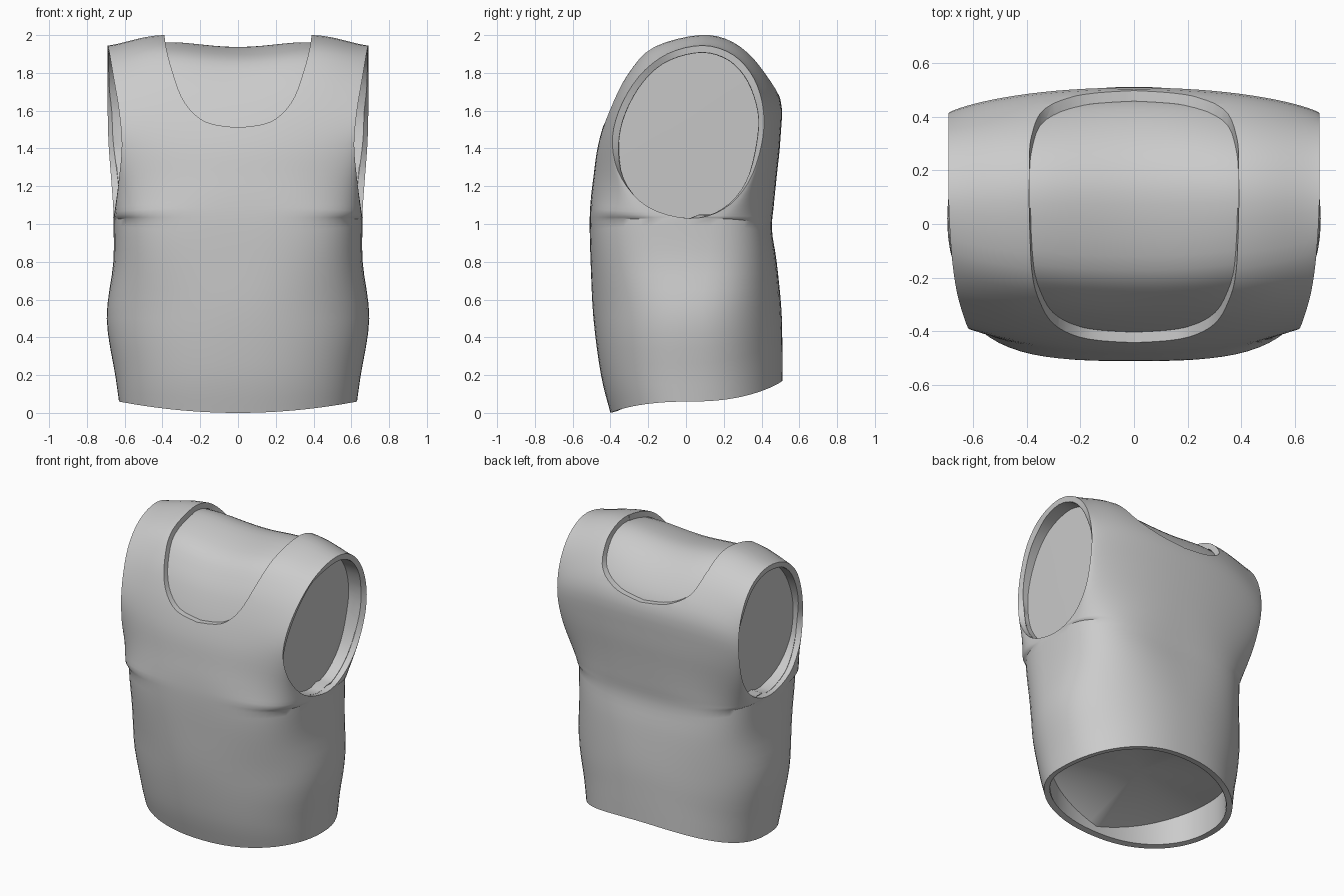
import bpy, bmesh, math
from mathutils import Vector

if "Cube" in bpy.data.objects:
    bpy.data.objects.remove(bpy.data.objects["Cube"])

# Key rows running up the front, over the shoulder and down the back:
# side seam / armhole edge (x, y, z) and centre line (y, z)
SEAM = [(.63, .02, .06), (.65, .02, .2), (.695, .02, .5), (.66, .02, .8), (.66, .02, 1.03)]
RING = [(.65, -.2, 1.09), (.63, -.34, 1.24), (.615, -.39, 1.42), (.63, -.355, 1.6),
        (.66, -.25, 1.78), (.68, -.1, 1.9), (.69, .09, 1.945), (.69, .25, 1.895),
        (.69, .36, 1.77), (.69, .41, 1.6), (.685, .4, 1.42), (.67, .33, 1.22), (.66, .2, 1.08)]
ARMHOLE = [RING[-1], SEAM[-1]] + RING + [SEAM[-1], RING[0]]   # closed loop with overlap
CENTRE = [(-.40, 0), (-.45, .2), (-.49, .5), (-.505, .8), (-.51, 1), (-.505, 1.12), (-.49, 1.25),
          (-.465, 1.42), (-.41, 1.6), (-.325, 1.77), (-.19, 1.91), (.07, 1.975), (.25, 1.945),
          (.40, 1.83), (.5, 1.66), (.5, 1.45), (.48, 1.25), (.465, 1.1), (.455, .97),
          (.48, .8), (.505, .55), (.51, .35), (.51, .17)]
STEPS, COLS, THICK = 4, 36, .037


def spline(keys, t):
    """Smooth curve through keys."""
    hi = len(keys) - 1
    i = min(int(t), hi - 1)
    u = t - i
    p = [Vector(keys[max(0, min(hi, i + k))]) for k in (-1, 0, 1, 2)]
    return .5 * (2 * p[1] + (p[2] - p[0]) * u + (2 * p[0] - 5 * p[1] + 4 * p[2] - p[3]) * u * u
                 + (3 * p[1] - p[0] - 3 * p[2] + p[3]) * u ** 3)


def edge_point(t):
    """Side edge: seam, then armhole, then the same seam back down."""
    last, arm = len(CENTRE) - 1, len(SEAM) - 1
    if arm < t < last - arm:
        return spline(ARMHOLE, t - arm + 1)
    return spline(SEAM, min(t, last - t))


def cloth_sheet():
    """Open sheet: torso tube with armholes and hem, no neck hole."""
    bm = bmesh.new()
    rows = []
    for r in range((len(CENTRE) - 1) * STEPS + 1):
        t = r / STEPS
        cy, cz = spline(CENTRE, t)
        ox, oy, oz = edge_point(t)
        d = max(0, min(1, (abs(cy - oy) - .05) / .35))
        k = max(0, min(1, (cz - .5) / .5))
        full = .3 + .9 * k * k * (3 - 2 * k)      # boxier section at the chest
        p, q = 2 + full * d, 1 + (1 + full) * d
        up = max(0, (cz - 1.5) / .5)
        row = []
        for c in range(COLS + 1):
            f = math.sin((c / COLS - .5) * math.pi)
            g = abs(f)
            w = max(0, 1 - g ** p) ** (1 / q)
            z = oz + (cz - oz) * (1 - g * g) + .25 * up * g * g * (1 - g * g) ** 2
            row.append(bm.verts.new((ox * f, oy + (cy - oy) * w, z)))
        rows.append(row)
    for a, b in zip(rows, rows[1:]):
        for c in range(COLS):
            bm.faces.new((a[c], a[c + 1], b[c + 1], b[c]))
    bmesh.ops.remove_doubles(bm, verts=bm.verts, dist=1e-4)
    bm.normal_update()
    return bm


def finish(bm, name):
    mesh = bpy.data.meshes.new(name)
    bm.to_mesh(mesh)
    bm.free()
    ob = bpy.data.objects.new(name, mesh)
    bpy.context.collection.objects.link(ob)
    return ob


def smooth(ob):
    bpy.ops.object.select_all(action='DESELECT')
    ob.select_set(True)
    bpy.context.view_layer.objects.active = ob
    bpy.ops.object.shade_smooth_by_angle(angle=math.radians(35))


def neck_cutter(name, half, y0, y1):
    """Prism along y with a U-shaped outline."""
    pts = [spline(half, i / 4) for i in range(4 * len(half) - 3)]
    outline = [(p.x, p.y) for p in pts] + [(-p.x, p.y) for p in pts[-2::-1]]
    bm = bmesh.new()
    face = bm.faces.new([bm.verts.new((x, y0, z)) for x, z in outline])
    ext = bmesh.ops.extrude_face_region(bm, geom=[face])['geom']
    bmesh.ops.translate(bm, vec=(0, y1 - y0, 0),
                        verts=[v for v in ext if isinstance(v, bmesh.types.BMVert)])
    bmesh.ops.recalc_face_normals(bm, faces=bm.faces)
    ob = finish(bm, name)
    ob.hide_render = True
    return ob


# Vest shell: thickened sheet with the neckline cut out
vest = finish(cloth_sheet(), "vest")
sol = vest.modifiers.new("thickness", 'SOLIDIFY')
sol.thickness, sol.offset = THICK, -1
front = [(.395, 2.3), (.39, 2.0), (.345, 1.8), (.28, 1.64), (.17, 1.54), (0, 1.51)]
back = [(.395, 2.3), (.39, 2.0), (.38, 1.9), (.33, 1.78), (.19, 1.70), (0, 1.67)]
cutters = [neck_cutter("front_neck_cutter", front, -1, .08),
           neck_cutter("back_neck_cutter", back, .06, 1)]
for cut in cutters:
    mod = vest.modifiers.new("neck", 'BOOLEAN')
    mod.operation, mod.object, mod.solver = 'DIFFERENCE', cut, 'EXACT'
bpy.context.view_layer.objects.active = vest
vest.select_set(True)
for mod in list(vest.modifiers):
    bpy.ops.object.modifier_apply(modifier=mod.name)
for cut in cutters:
    bpy.data.objects.remove(cut)
smooth(vest)

# Lining: closed inner body seen through the neck, armholes and hem
bm = cloth_sheet()
for v, n in [(v, v.normal.copy()) for v in bm.verts]:
    v.co -= n * (THICK + .002)
rim = [e for e in bm.edges if e.is_boundary]
ext = bmesh.ops.extrude_edge_only(bm, edges=rim)['geom']
for v in [g for g in ext if isinstance(g, bmesh.types.BMVert)]:
    if v.co.z > .7:
        v.co.x = math.copysign(.57 + .06 * (v.co.z - 1.5), v.co.x)
    else:
        v.co.z += .04 + .28 * abs(v.co.x)
inner = [g for g in ext if isinstance(g, bmesh.types.BMEdge)]


def cap(edges, centre):
    tip = bm.verts.new(centre)
    for e in edges:
        bm.faces.new((e.verts[0], e.verts[1], tip))


cap([e for e in inner if e.verts[0].co.z < .7], (0, .05, .27))
for s in (-1, 1):
    cap([e for e in inner if e.verts[0].co.z > .7 and e.verts[0].co.x * s > 0], (s * .575, .01, 1.5))
bmesh.ops.recalc_face_normals(bm, faces=bm.faces)
smooth(finish(bm, "lining"))
